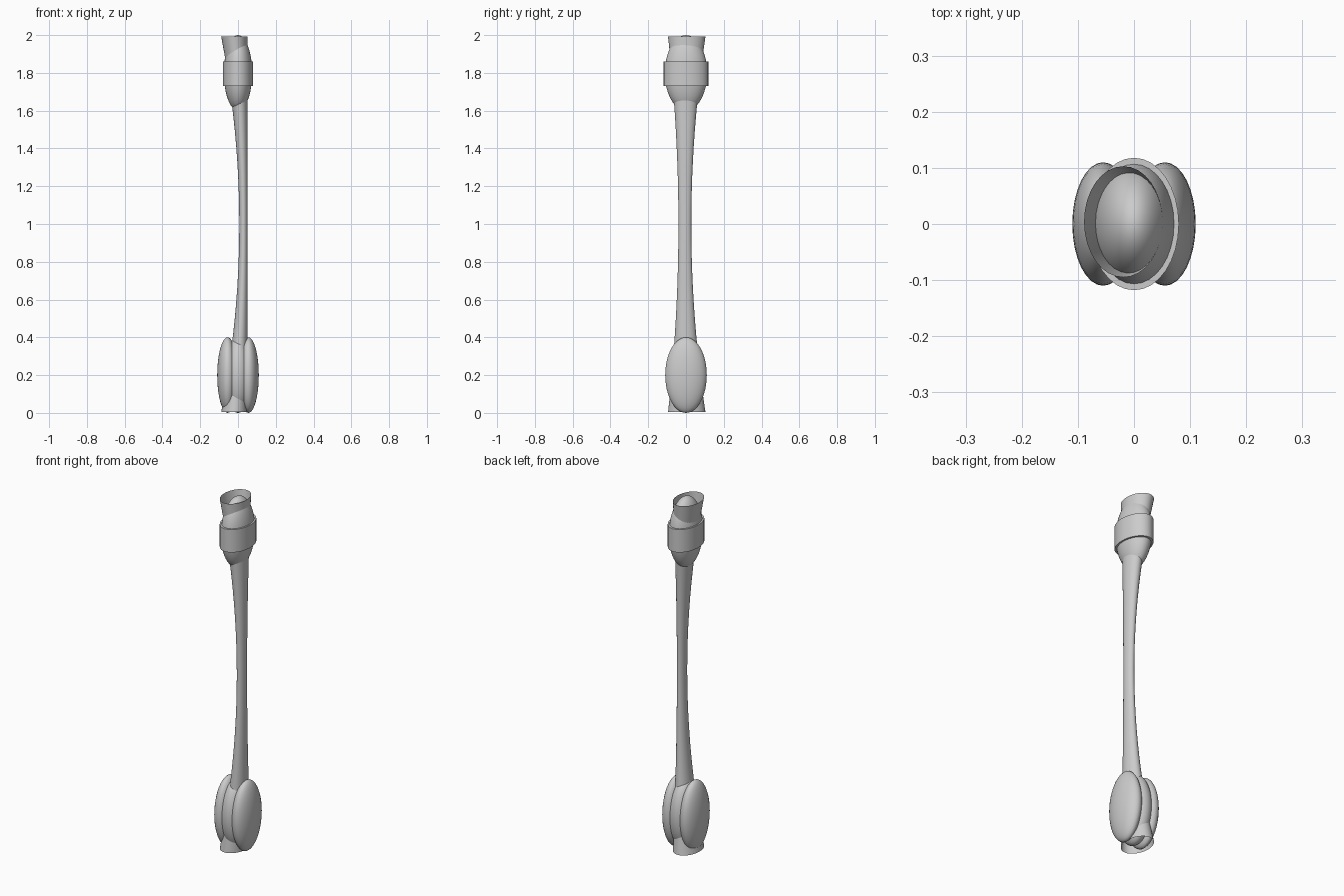
import bpy, bmesh, math

if "Cube" in bpy.data.objects:
    bpy.data.objects.remove(bpy.data.objects["Cube"])


def finish(name, bm, angle=40):
    bmesh.ops.recalc_face_normals(bm, faces=bm.faces)
    mesh = bpy.data.meshes.new(name)
    bm.to_mesh(mesh)
    bm.free()
    ob = bpy.data.objects.new(name, mesh)
    bpy.context.collection.objects.link(ob)
    bpy.ops.object.select_all(action='DESELECT')
    ob.select_set(True)
    bpy.context.view_layer.objects.active = ob
    bpy.ops.object.shade_smooth_by_angle(angle=math.radians(angle))
    return ob


def ellipsoid(name, centre, radii):
    bm = bmesh.new()
    bmesh.ops.create_uvsphere(bm, u_segments=32, v_segments=24, radius=1)
    bmesh.ops.scale(bm, vec=radii, verts=bm.verts)
    bmesh.ops.translate(bm, vec=centre, verts=bm.verts)
    return finish(name, bm)


# hollow shaft: flared at both open ends, right-hand edge kept straight
N, RINGS = 32, 24
Z0, Z1 = 0.004, 1.992
bm = bmesh.new()
rings = []
for i in range(RINGS + 1):
    t = 2 * i / RINGS - 1
    rx = 0.022 + 0.048 * t * t
    ry = 0.034 + 0.065 * t * t
    cx, cy = 0.051 - rx, -0.006 + 0.010 * t * t
    z = Z0 + (Z1 - Z0) * i / RINGS
    rings.append([bm.verts.new((cx + rx * math.cos(2 * math.pi * k / N),
                                cy + ry * math.sin(2 * math.pi * k / N), z))
                  for k in range(N)])
for a, b in zip(rings, rings[1:]):
    for k in range(N):
        j = (k + 1) % N
        bm.faces.new((a[k], a[j], b[j], b[k]))
finish("shaft", bm)

# knob at the top
ellipsoid("upper_knob", (0, 0, 1.8), (0.075, 0.112, 0.2))

# band around the upper knob
bm = bmesh.new()
bmesh.ops.create_cone(bm, cap_ends=True, segments=32, radius1=1, radius2=1, depth=0.13)
bmesh.ops.scale(bm, vec=(0.08, 0.118, 1), verts=bm.verts)
bmesh.ops.translate(bm, vec=(0, 0, 1.795), verts=bm.verts)
finish("knob_band", bm)

# three overlapping lobes at the bottom
ellipsoid("lower_knob", (0, 0, 0.2), (0.075, 0.11, 0.2))
for side, name in ((-1, "left_lobe"), (1, "right_lobe")):
    ellipsoid(name, (side * 0.055, 0, 0.2), (0.055, 0.11, 0.2))
